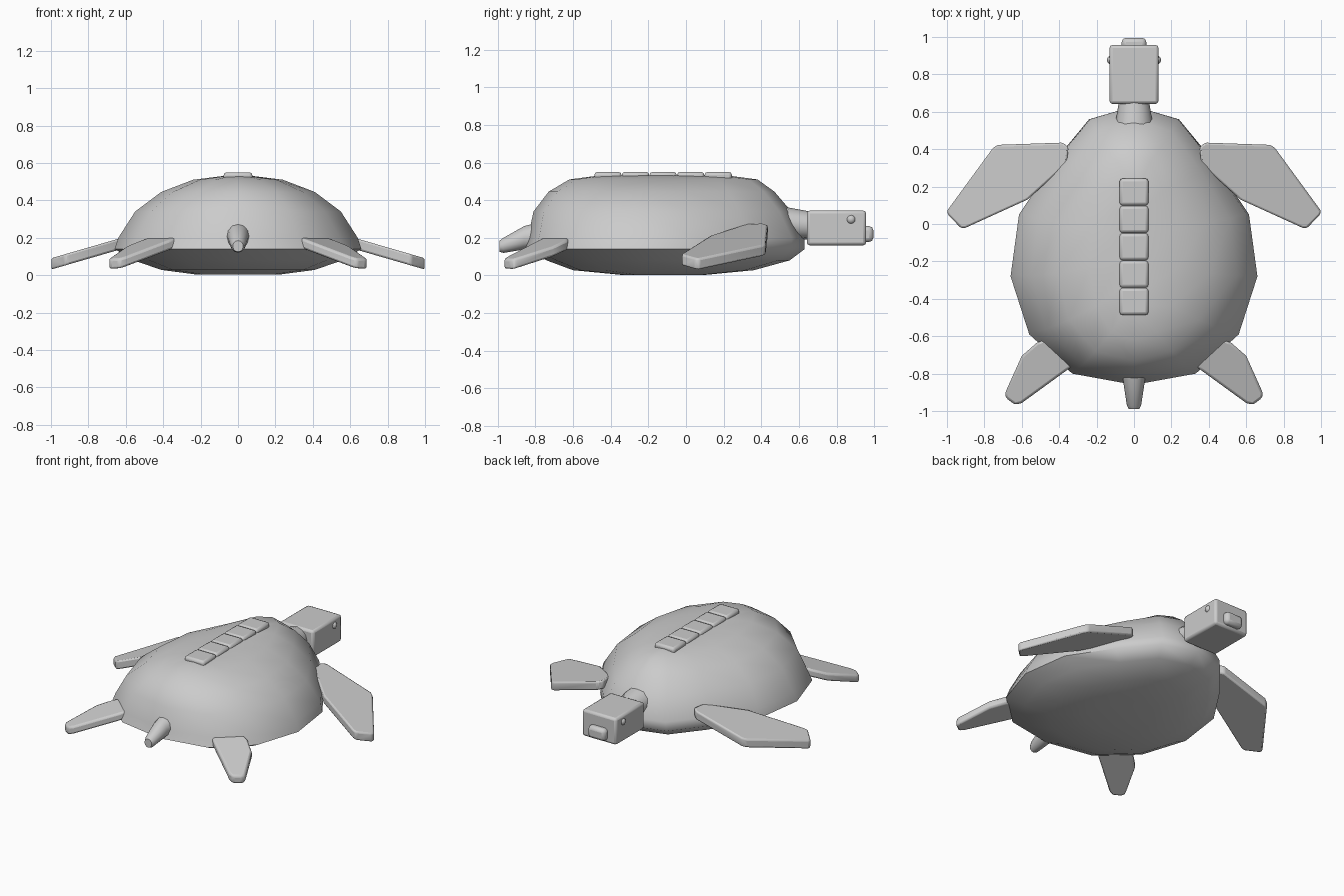
import bpy, bmesh, math
from mathutils import Vector

if "Cube" in bpy.data.objects:
    bpy.data.objects.remove(bpy.data.objects["Cube"])


def finish(name, bm, bevel=0, mirror=False, angle=40):
    bmesh.ops.recalc_face_normals(bm, faces=bm.faces)
    me = bpy.data.meshes.new(name)
    bm.to_mesh(me)
    bm.free()
    ob = bpy.data.objects.new(name, me)
    bpy.context.collection.objects.link(ob)
    bpy.ops.object.select_all(action='DESELECT')
    ob.select_set(True)
    bpy.context.view_layer.objects.active = ob
    bpy.ops.object.shade_smooth_by_angle(angle=math.radians(angle))
    if bevel:
        b = ob.modifiers.new("bevel", 'BEVEL')
        b.width, b.segments = bevel, 2
        b.limit_method = 'ANGLE'
    if mirror:
        ob.modifiers.new("mirror", 'MIRROR')
    return ob


def loft(rings):
    bm = bmesh.new()
    loops = [[bm.verts.new(p) for p in r] for r in rings]
    n = len(loops[0])
    for a, b in zip(loops, loops[1:]):
        for i in range(n):
            j = (i + 1) % n
            bm.faces.new((a[i], a[j], b[j], b[i]))
    bm.faces.new(loops[0])
    bm.faces.new(loops[-1])
    return bm


def box(name, x, y, z, bevel):
    xs, ys = (x[0], x[1], x[1], x[0]), (y[0], y[0], y[1], y[1])
    return finish(name, loft([[(a, b, h) for a, b in zip(xs, ys)] for h in z]), bevel)


def limb(name, stations, n=12):
    # stations along y: (y, z centre, x radius, z radius)
    rings = [[(rx * math.cos(t), y, z + rz * math.sin(t))
              for t in (2 * math.pi * i / n for i in range(n))]
             for y, z, rx, rz in stations]
    return finish(name, loft(rings), 0)


def flipper(name, outline, top, thick):
    rings = [[(x, y, top(x, y) - d) for x, y in outline] for d in (0, thick)]
    return finish(name, loft(rings), 0.016, True)


# Shell: egg-shaped outline lofted through levels
half = [(0.24, 0.56), (0.43, 0.33), (0.615, 0.05), (0.66, -0.28), (0.56, -0.59), (0.33, -0.80)]
outline = [(0, 0.63)] + half + [(0, -0.86)] + [(-x, y) for x, y in reversed(half)]
levels = [  # z, half width, back y, front y
    (0.003, 0.22, -0.34, 0.10), (0.028, 0.41, -0.60, 0.36),
    (0.08, 0.56, -0.74, 0.55), (0.14, 0.66, -0.86, 0.63),
    (0.20, 0.64, -0.84, 0.63), (0.34, 0.55, -0.81, 0.56),
    (0.445, 0.41, -0.73, 0.47), (0.51, 0.24, -0.62, 0.38),
    (0.53, 0.08, -0.47, 0.23)]
finish("shell", loft([[(x * w / 0.66, a + (y + 0.86) / 1.49 * (b - a), z)
                       for x, y in outline] for z, w, a, b in levels]), angle=60)

# Row of raised plates along the back
for i in range(5):
    y = -0.487 + i * 0.1465
    box(f"back_plate_{i + 1}", (-0.077, 0.077), (y, y + 0.1445), (0.50, 0.55), 0.016)

# Neck, head, snout
limb("neck", [(0.45, 0.27, 0.11, 0.11), (0.55, 0.275, 0.098, 0.085), (0.66, 0.265, 0.08, 0.075)])
box("head", (-0.131, 0.131), (0.642, 0.957), (0.16, 0.345), 0.016)
box("snout", (-0.066, 0.066), (0.93, 0.995), (0.178, 0.262), 0.022)

# Eyes
bm = bmesh.new()
bmesh.ops.create_uvsphere(bm, u_segments=12, v_segments=8, radius=0.025)
bmesh.ops.translate(bm, verts=bm.verts, vec=Vector((0.12, 0.877, 0.298)))
finish("eyes", bm, mirror=True)

# Tail
limb("tail", [(-0.78, 0.215, 0.065, 0.068), (-0.86, 0.20, 0.055, 0.062),
              (-0.97, 0.16, 0.038, 0.04), (-0.99, 0.155, 0.028, 0.03)])

# Flippers
flipper("front_flippers",
        [(0.35, 0.41), (0.38, 0.435), (0.73, 0.423), (0.755, 0.405), (1.0, 0.07),
         (0.995, 0.05), (0.925, -0.022), (0.90, -0.02), (0.57, 0.13), (0.36, 0.32)],
        lambda x, y: 0.09 + (1 - x) * 0.29, 0.06)
flipper("rear_flippers",
        [(0.33, -0.76), (0.48, -0.62), (0.52, -0.635), (0.60, -0.705), (0.69, -0.905),
         (0.685, -0.93), (0.635, -0.967), (0.60, -0.957), (0.37, -0.79)],
        lambda x, y: 0.195 - 0.22 * (x - y - 1.12), 0.055)
